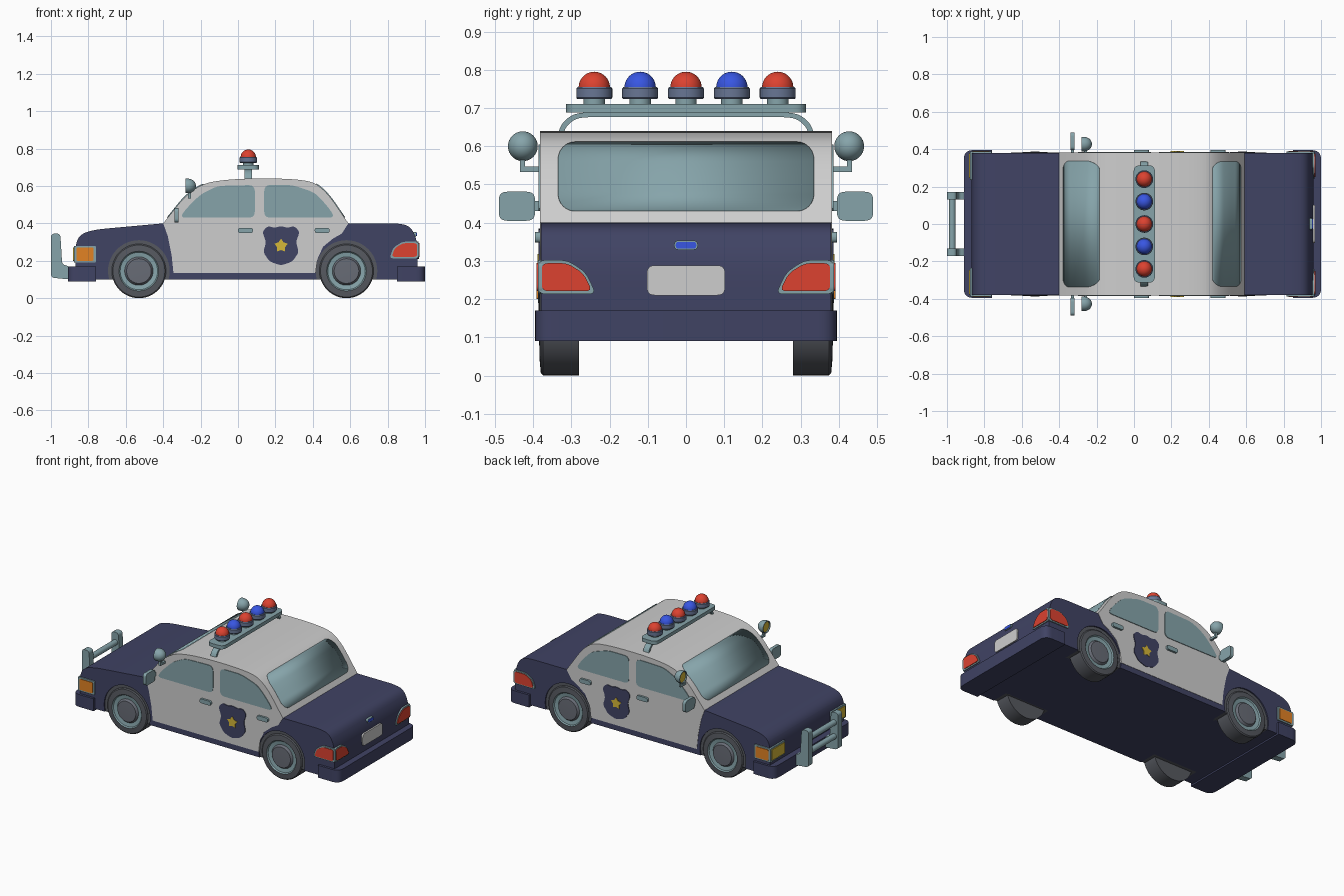
import bpy, bmesh, math
from mathutils import Vector

if "Cube" in bpy.data.objects:
    bpy.data.objects.remove(bpy.data.objects["Cube"])


def material(name, r, g, b):
    lin = lambda c: ((c / 255 + 0.055) / 1.055) ** 2.4
    m = bpy.data.materials.new(name)
    m.diffuse_color = (lin(r), lin(g), lin(b), 1)
    m.use_nodes = True
    m.node_tree.nodes["Principled BSDF"].inputs["Base Color"].default_value = m.diffuse_color
    return m


NAVY = material("navy paint", 64, 67, 100)
WHITE = material("white paint", 206, 206, 206)
TEAL = material("teal glass and trim", 134, 164, 170)
TYRE = material("tyre grey", 86, 89, 96)
HUB = material("hub grey", 104, 108, 118)
SLATE = material("slate lamp base", 104, 118, 148)
RED = material("red lens", 220, 66, 48)
BLUE = material("blue lens", 56, 86, 226)
YELLOW = material("yellow lens", 214, 184, 56)
ORANGE = material("orange lens", 226, 130, 36)


def place(axis, u, v, w):
    return {"x": (w, u, v), "y": (u, w, v), "z": (u, v, w)}[axis]


def finish(name, bm, mats):
    bmesh.ops.recalc_face_normals(bm, faces=bm.faces)
    me = bpy.data.meshes.new(name)
    for f in bm.faces:
        f.smooth = True
    bm.to_mesh(me)
    bm.free()
    for m in mats:
        me.materials.append(m)
    me.set_sharp_from_angle(angle=math.radians(32))
    ob = bpy.data.objects.new(name, me)
    bpy.context.collection.objects.link(ob)
    return ob


def rounded(pts, r, closed=True, n=6):
    """Round every corner of a polygon or open path."""
    out, k = [], len(pts)
    for i, p in enumerate(pts):
        p = Vector(p)
        if not closed and i in (0, k - 1):
            out.append(tuple(p))
            continue
        a, b = Vector(pts[i - 1]) - p, Vector(pts[(i + 1) % k]) - p
        s = p + a.normalized() * min(r, a.length * 0.495)
        e = p + b.normalized() * min(r, b.length * 0.495)
        for j in range(n + 1):
            t = j / n
            out.append(tuple(s * (1 - t) ** 2 + p * 2 * t * (1 - t) + e * t * t))
    return out


def rect(u0, u1, v0, v1, r=0.0):
    pts = [(u0, v0), (u1, v0), (u1, v1), (u0, v1)]
    return rounded(pts, r) if r else pts


def scaled(pts, fu, fv):
    cu = (min(p[0] for p in pts) + max(p[0] for p in pts)) / 2
    cv = (min(p[1] for p in pts) + max(p[1] for p in pts)) / 2
    return [(cu + (u - cu) * fu, cv + (v - cv) * fv) for u, v in pts]


def prism(name, pts, axis, a, b, mat):
    bm = bmesh.new()
    lo = [bm.verts.new(place(axis, u, v, a)) for u, v in pts]
    hi = [bm.verts.new(place(axis, u, v, b)) for u, v in pts]
    bm.faces.new(lo)
    bm.faces.new(hi)
    for i in range(len(pts)):
        j = (i + 1) % len(pts)
        bm.faces.new((lo[i], lo[j], hi[j], hi[i]))
    return finish(name, bm, [mat])


def sides(name, pts, a, b, mat):
    """Side plate on both flanks."""
    for s, tag in ((-1, "right"), (1, "left")):
        prism(f"{name}_{tag}", pts, "y", a * s, b * s, mat)


def mirrored_x(name, pts, a, b, mat):
    """Plate facing along x, repeated at +y and -y."""
    for s, tag in ((-1, "right"), (1, "left")):
        prism(f"{name}_{tag}", [(u * s, v) for u, v in pts], "x", a, b, mat)


def lathe(name, prof, mats, axis, u0, v0, n=40):
    """Spin (radius, height) points; one material per profile segment."""
    bm = bmesh.new()
    slots = list(dict.fromkeys(mats))
    rings = [[bm.verts.new(place(axis, u0 + r * math.cos(2 * math.pi * i / n),
                                 v0 + r * math.sin(2 * math.pi * i / n), h))
              for i in range(n)] for r, h in prof]
    for k, m in enumerate(mats):
        for i in range(n):
            j = (i + 1) % n
            f = bm.faces.new((rings[k][i], rings[k][j], rings[k + 1][j], rings[k + 1][i]))
            f.material_index = slots.index(m)
    bmesh.ops.remove_doubles(bm, verts=bm.verts, dist=1e-5)
    return finish(name, bm, slots)


# Lower body with wheel arches cut into its outline
def arch(cx, r=0.165, n=28):
    t0 = math.asin(0.045 / r)
    return [(cx + r * math.cos(t), 0.145 + r * math.sin(t)) for t in
            [-t0 + (math.pi + 2 * t0) * i / n for i in range(n + 1)]]


AXLES = (-0.53, 0.58)
hood = rounded([(-0.87, 0.10), (-0.87, 0.29), (-0.84, 0.345), (-0.76, 0.367), (-0.40, 0.40)], 0.05, False)
trunk = rounded([(0.59, 0.40), (0.86, 0.40), (0.92, 0.385), (0.95, 0.33), (0.96, 0.27), (0.96, 0.10)], 0.05, False)
prism("lower_body", hood + trunk + arch(AXLES[1]) + arch(AXLES[0]), "y", -0.38, 0.38, NAVY)
prism("underbody", rect(-0.8, 0.85, 0.10, 0.34), "y", -0.27, 0.27, NAVY)

# White cabin and doors
roof = rounded([(-0.40, 0.40), (-0.24, 0.60), (-0.05, 0.64), (0.32, 0.64), (0.45, 0.605), (0.59, 0.40)], 1, False, 10)
door_rear = [(0.555, 0.345), (0.51, 0.32), (0.455, 0.275), (0.425, 0.21), (0.415, 0.135)]
door_front = [(-0.345, 0.135), (-0.355, 0.23), (-0.375, 0.33)]
prism("cabin_and_doors", roof + door_rear + door_front, "y", -0.382, 0.382, WHITE)


# Curved windscreen and rear window following the roof line
def screen(name, line, z0, z1, half, r=0.045, n=28):
    bm, prev = bmesh.new(), None
    for i in range(n + 1):
        z = (z0 + z1) / 2 - (z1 - z0) / 2 * math.cos(math.pi * i / n)
        p, q = next((p, q) for p, q in zip(line, line[1:]) if p[1] <= z <= q[1] and q[1] > p[1])
        x = p[0] + (q[0] - p[0]) * (z - p[1]) / (q[1] - p[1])
        d = min(r, z - z0, z1 - z)
        w = half - r + math.sqrt(max(0, r * r - (r - d) ** 2))
        row = [bm.verts.new((x, -w, z)), bm.verts.new((x, w, z))]
        if prev:
            bm.faces.new((prev[0], prev[1], row[1], row[0]))
        prev = row
    mod = finish(name, bm, [TEAL]).modifiers.new("thickness", "SOLIDIFY")
    mod.thickness, mod.offset = 0.009, 0


screen("windscreen", [p for p in roof if p[0] < 0], 0.43, 0.608, 0.338)
screen("rear_window", [p for p in roof if p[0] > 0.2][::-1], 0.43, 0.608, 0.335)

# Side windows
sides("front_side_window", rounded([(-0.31, 0.43), (-0.28, 0.475), (-0.2, 0.555), (-0.11, 0.60), (0.09, 0.605),
                                    (0.09, 0.43)], 0.035), 0.38, 0.386, TEAL)
sides("rear_side_window", rounded([(0.14, 0.43), (0.14, 0.605), (0.29, 0.605), (0.41, 0.565), (0.48, 0.49),
                                   (0.52, 0.43)], 0.035), 0.38, 0.386, TEAL)

# Door handles
for cx, tag in ((0.04, "front"), (0.45, "rear")):
    sides(f"{tag}_door_handle", rect(cx - 0.04, cx + 0.04, 0.348, 0.376, 0.014), 0.38, 0.395, TEAL)

# Door shield with a star
half = [(0, 0.175), (0.06, 0.195), (0.095, 0.245), (0.08, 0.30), (0.10, 0.355), (0.07, 0.387), (0.035, 0.375), (0, 0.387)]
shield = [(0.23 + u, v) for u, v in half] + [(0.23 - u, v) for u, v in half[-2:0:-1]]
sides("door_shield", rounded(shield, 0.018, n=4), 0.38, 0.386, NAVY)
star = [(0.23 + r * math.sin(math.pi * i / 5), 0.28 + r * math.cos(math.pi * i / 5))
        for i, r in enumerate([0.038, 0.023] * 5)]
sides("door_star", star, 0.382, 0.389, YELLOW)

# Bumpers with rounded outer corners
for x0, x1, tag in ((-0.76, -0.91, "front"), (0.85, 1.0, "rear")):
    outer = rounded([(x0, -0.395), (x1, -0.395), (x1, 0.395), (x0, 0.395)], 0.05, False)
    prism(f"{tag}_bumper", outer, "z", 0.09, 0.17, NAVY)

# Tail lights wrapping the rear corners
tail_side = rounded([(0.81, 0.213), (0.968, 0.213), (0.968, 0.302), (0.88, 0.302), (0.83, 0.27)], 0.02)
sides("tail_light_side_frame", tail_side, 0.375, 0.387, TEAL)
sides("tail_light_side_lens", scaled(tail_side, 0.86, 0.82), 0.382, 0.391, RED)
tail_back = rounded([(0.387, 0.213), (0.387, 0.302), (0.31, 0.302), (0.262, 0.27), (0.235, 0.213)], 0.02)
mirrored_x("tail_light_back_frame", tail_back, 0.95, 0.966, TEAL)
mirrored_x("tail_light_back_lens", scaled(tail_back, 0.87, 0.82), 0.962, 0.971, RED)

# Headlights with orange side lamps
head_side = rect(-0.876, -0.76, 0.19, 0.28, 0.008)
sides("side_lamp_frame", head_side, 0.375, 0.387, TEAL)
sides("side_lamp_lens", scaled(head_side, 0.8, 0.78), 0.382, 0.391, ORANGE)
head_front = rect(0.235, 0.387, 0.19, 0.28, 0.008)
mirrored_x("headlight_frame", head_front, -0.877, -0.865, TEAL)
mirrored_x("headlight_lens", scaled(head_front, 0.87, 0.78), -0.882, -0.873, YELLOW)

# Rear plate and boot badge
prism("rear_plate", rect(-0.102, 0.102, 0.21, 0.288, 0.02), "x", 0.955, 0.967, WHITE)
prism("boot_latch_frame", rect(-0.031, 0.031, 0.329, 0.353, 0.011), "x", 0.93, 0.953, TEAL)
prism("boot_latch", rect(-0.027, 0.027, 0.332, 0.350, 0.009), "x", 0.945, 0.956, BLUE)

# Front push bar
upright = rounded([(-1, 0.345), (-1, 0.11), (-0.9, 0.10), (-0.9, 0.17), (-0.94, 0.18), (-0.95, 0.345)], 0.02)
for s, tag in ((-1, "right"), (1, "left")):
    prism(f"push_bar_upright_{tag}", upright, "y", s * 0.13, s * 0.172, TEAL)
for z, tag in ((0.19, "lower"), (0.28, "upper")):
    lathe(f"push_bar_{tag}_rail", [(0, -0.14), (0.018, -0.14), (0.018, 0.14), (0, 0.14)], [TEAL] * 3, "y", -0.972, z, 20)

# Wheels and their dark arch linings
for cx, end in zip(AXLES, ("front", "rear")):
    sides(f"{end}_arch_lining", arch(cx), 0.26, 0.372, TYRE)
    for s, tag in ((-1, "right"), (1, "left")):
        prof = [(0, 0.28), (0.145, 0.28), (0.145, 0.374), (0.139, 0.38), (0.106, 0.383), (0.10, 0.376),
                (0.076, 0.372), (0.072, 0.378), (0.066, 0.385), (0, 0.387)]
        lathe(f"{end}_wheel_{tag}", [(r, h * s) for r, h in prof], [TYRE] * 4 + [TEAL] * 2 + [HUB] * 3,
              "y", cx, 0.145, 48)

# Door mirrors and spotlights
mirrored_x("mirror", rect(0.395, 0.49, 0.405, 0.481, 0.022), -0.34, -0.318, TEAL)
mirrored_x("mirror_arm", rect(0.375, 0.40, 0.43, 0.457), -0.336, -0.322, TEAL)
mirrored_x("spotlight_bracket", [(0.375, 0.533), (0.434, 0.533), (0.434, 0.565), (0.421, 0.565), (0.421, 0.547),
                                 (0.375, 0.547)], -0.266, -0.252, TEAL)
dome = [(0.039 * math.cos(t), -0.268 + 0.043 * math.sin(t)) for t in [math.pi / 20 * i for i in range(11)]]
for s, tag in ((-1, "right"), (1, "left")):
    lathe(f"spotlight_{tag}", [(0, -0.274), (0.033, -0.274), (0.034, -0.281), (0.039, -0.281)] + dome,
          [YELLOW] + [TEAL] * 13, "x", s * 0.427, 0.60, 32)

# Roof light bar on a bent strap
outer = rounded([(-0.336, 0.63), (-0.325, 0.662), (-0.29, 0.688), (0.29, 0.688), (0.325, 0.662), (0.336, 0.63)], 0.03, False)
inner = rounded([(-0.322, 0.63), (-0.312, 0.655), (-0.283, 0.676), (0.283, 0.676), (0.312, 0.655), (0.322, 0.63)], 0.03, False)
prism("light_bar_strap", outer + inner[::-1], "x", 0.035, 0.075, TEAL)
prism("light_bar", rect(-0.002, 0.112, -0.314, 0.314, 0.035), "z", 0.688, 0.711, TEAL)
for i in range(5):
    y, lens = -0.24 + 0.12 * i, (RED, BLUE)[i % 2]
    lathe(f"lamp_base_{i + 1}", [(0, 0.705), (0.028, 0.705), (0.028, 0.723), (0.044, 0.723), (0.047, 0.727),
                                 (0.047, 0.751), (0.044, 0.755), (0, 0.755)], [TEAL] * 2 + [SLATE] * 5, "z", 0.055, y)
    lathe(f"lamp_dome_{i + 1}", [(0.041 * math.cos(t), 0.754 + 0.041 * math.sin(t)) for t in
                                 [math.pi / 20 * k for k in range(11)]], [lens] * 10, "z", 0.055, y)
